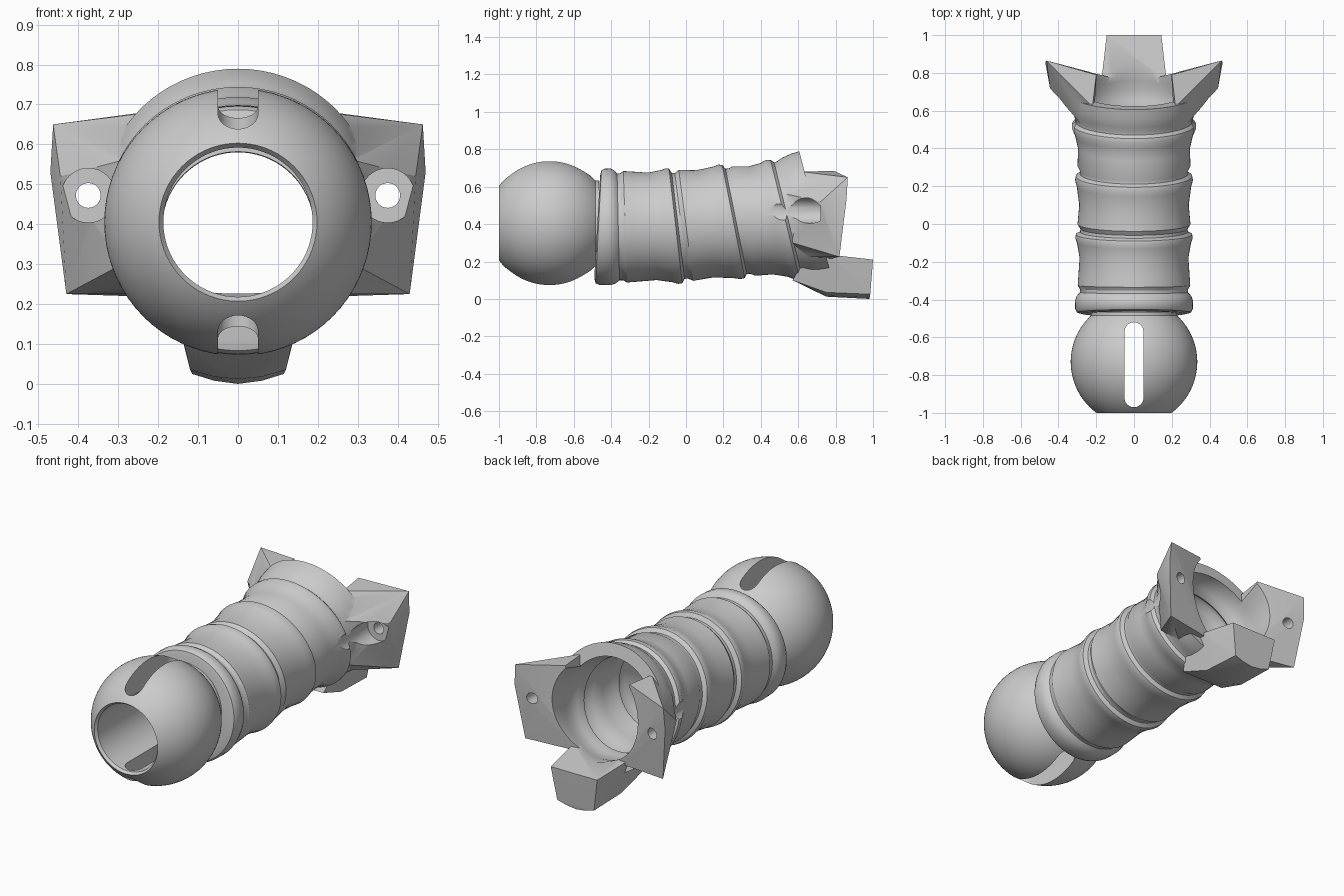
import bpy, bmesh, math
from mathutils import Vector

if "Cube" in bpy.data.objects:
    bpy.data.objects.remove(bpy.data.objects["Cube"])

SEG = 72


def finish(name, bm):
    bmesh.ops.recalc_face_normals(bm, faces=bm.faces)
    mesh = bpy.data.meshes.new(name)
    bm.to_mesh(mesh)
    bm.free()
    ob = bpy.data.objects.new(name, mesh)
    bpy.context.collection.objects.link(ob)
    return ob


def sweep(name, rings, closed=False):
    """Skin circles (y, z, tilt, radius); cap the ends or close into a loop."""
    bm = bmesh.new()
    loops = []
    for y, z, a, r in rings:
        loop = []
        for i in range(SEG):
            t = 2 * math.pi * i / SEG
            h = r * math.sin(t)
            loop.append(bm.verts.new((r * math.cos(t), y - h * math.sin(a), z + h * math.cos(a))))
        loops.append(loop)
    pairs = list(zip(loops, loops[1:]))
    if closed:
        pairs.append((loops[-1], loops[0]))
    else:
        bm.faces.new(loops[0])
        bm.faces.new(loops[-1])
    for p, q in pairs:
        for i in range(SEG):
            j = (i + 1) % SEG
            bm.faces.new((p[i], p[j], q[j], q[i]))
    return finish(name, bm)


def hull(name, points):
    bm = bmesh.new()
    for p in points:
        bm.verts.new(p)
    res = bmesh.ops.convex_hull(bm, input=bm.verts)
    junk = {g for g in res["geom_interior"] + res["geom_unused"] if isinstance(g, bmesh.types.BMVert)}
    bmesh.ops.delete(bm, geom=list(junk), context='VERTS')
    bmesh.ops.dissolve_limit(bm, angle_limit=0.01, verts=bm.verts, edges=bm.edges)
    return finish(name, bm)


def boolean(target, tool, op):
    mod = target.modifiers.new(op, 'BOOLEAN')
    mod.operation, mod.solver, mod.object = op, 'EXACT', tool
    bpy.context.view_layer.objects.active = target
    bpy.ops.object.modifier_apply(modifier=mod.name)
    bpy.data.objects.remove(tool)


def smooth(ob, degrees):
    bpy.ops.object.select_all(action='DESELECT')
    ob.select_set(True)
    bpy.context.view_layer.objects.active = ob
    bpy.ops.object.shade_smooth_by_angle(angle=math.radians(degrees))


def axis_at(y):
    """Centre height and tilt of the gently bent tube."""
    keys = [(-0.48, .385, -.06), (-.37, .385, .02), (-.04, .39, .12),
            (.27, .415, .20), (.53, .425, .24), (.69, .46, .25)]
    for (y0, z0, a0), (y1, z1, a1) in zip(keys, keys[1:]):
        if y <= y1:
            f = (y - y0) / (y1 - y0)
            return z0 + f * (z1 - z0), a0 + f * (a1 - a0)
    return keys[-1][1:]


# Ball end: truncated sphere with collar and straight bore
R, CY, CZ, BORE = .335, -.73, .405, .187
rings = [(-.985, CZ, 0, BORE), (-1.0, CZ, 0, .198)]
t0, t1 = math.acos(-.27 / R), math.acos(.245 / R)
for i in range(1, 41):
    t = t0 + (t1 - t0) * i / 40
    rings.append((CY + R * math.cos(t), CZ, 0, R * math.sin(t)))
rings += [(-.465, CZ, 0, .228), (-.465, CZ, 0, BORE)]
ball = sweep("ball_end", rings, closed=True)

# Long slot through top and bottom of the ball
slot = []
for yc, start in ((-.92, math.pi), (-.57, 0)):
    for i in range(17):
        t = start + math.pi * i / 16
        for z in (-.2, 1.2):
            slot.append((.05 * math.cos(t), yc + .05 * math.sin(t), z))
boolean(ball, hull("slot_cutter", slot), 'DIFFERENCE')
smooth(ball, 30)

# Ribbed tube: outer skin and matching inner passage
profile = [(-.475, .275), (-.468, .302), (-.45, .311), (-.405, .312), (-.38, .303),
           (-.362, .286), (-.345, .286), (-.325, .298), (-.28, .295), (-.18, .288),
           (-.1, .302), (-.075, .311), (-.055, .308), (-.042, .285), (-.025, .284),
           (0, .299), (.1, .29), (.2, .303), (.232, .312), (.254, .308), (.268, .287),
           (.285, .287), (.31, .299), (.4, .296), (.47, .312), (.505, .329),
           (.53, .328), (.545, .311), (.56, .312), (.59, .325), (.64, .336), (.69, .34)]
outer = [(y, *axis_at(y), r) for y, r in profile]
inner = [(-.6, CZ, 0, .19), (-.445, .39, 0, .19)]
inner += [(y, *axis_at(y), r - .06) for y, r in profile if -.42 < y < .66]
inner += [(.69, .46, .25, .268), (1.05, .55, .25, .268)]
tube = sweep("ribbed_tube", outer)
passage = sweep("passage_cutter", inner)

# Side mounting wings, faceted
for s in (1, -1):
    pts = [(.463, .865, .65), (.47, .858, .53), (.43, .82, .225),
           (.12, .775, .215), (.20, .79, .685), (.22, .62, .68),
           (.29, .54, .56), (.29, .57, .30), (.22, .64, .225),
           (.445, .72, .52)]
    wing = hull("wing", [(s * x, y, z) for x, y, z in pts])
    boolean(tube, wing, 'UNION')

# Lower locating lug
half = [(.145, 1.0, .21), (.115, .985, .025), (.06, .982, .008), (.17, .65, .24),
        (.135, .57, .10), (.12, .75, .035), (.06, .75, .018), (.17, .78, .235)]
lug = hull("lug", [(s * x, y, z) for x, y, z in half for s in (1, -1)]
           + [(0, .98, 0), (0, .75, .012)])
boolean(tube, lug, 'UNION')
boolean(tube, passage, 'DIFFERENCE')

# Counterbored screw holes in the wings
for s in (1, -1):
    for r, y0, y1 in ((.031, .5, 1.0), (.068, .42, .72)):
        pts = []
        for i in range(32):
            t = math.tau * i / 32
            for y in (y0, y1):
                pts.append((s * .375 + r * math.cos(t), y, .472 + r * math.sin(t)))
        boolean(tube, hull("screw_cutter", pts), 'DIFFERENCE')
smooth(tube, 32)
